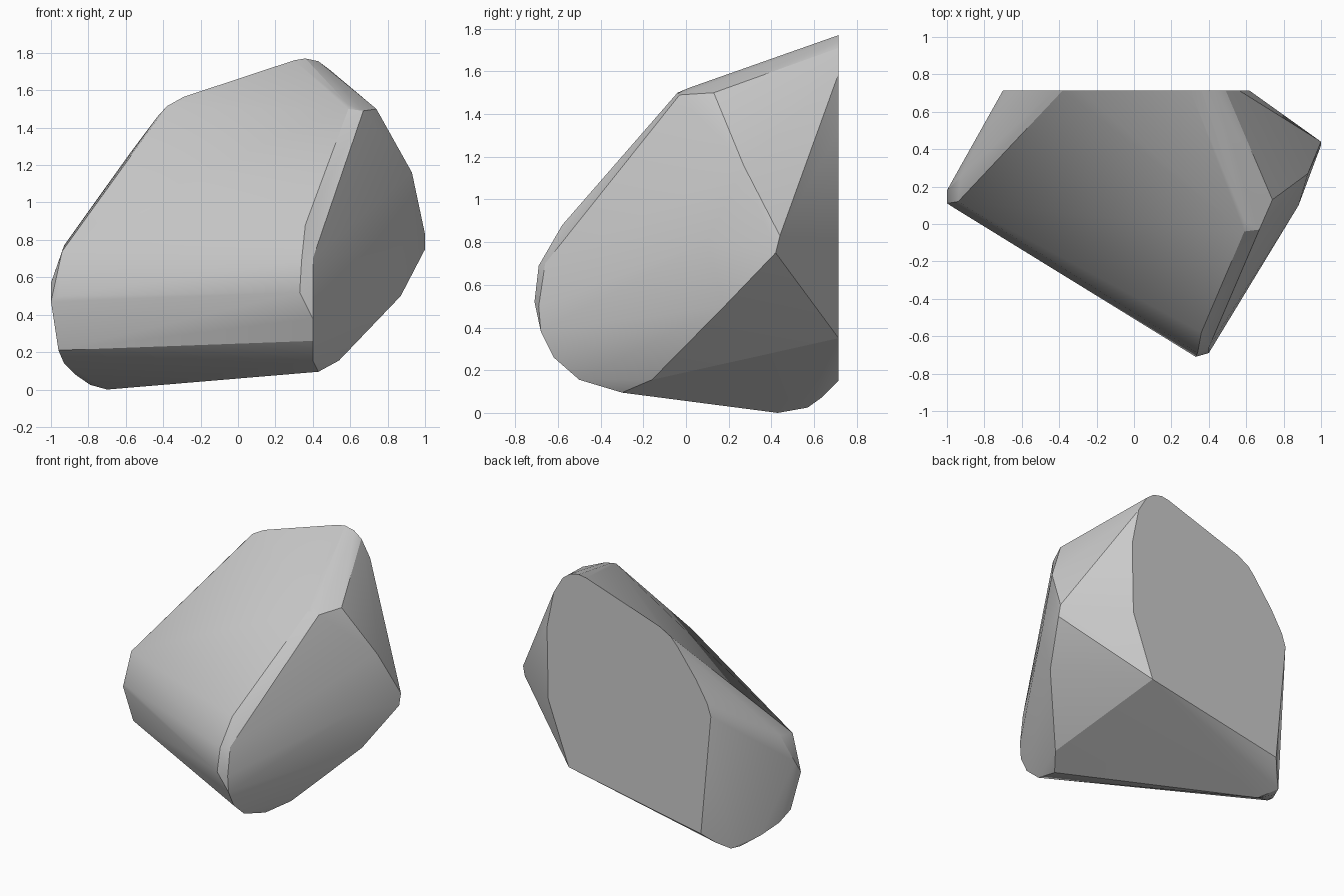
import bpy, bmesh
from math import radians

BACK_Y = 0.715

# Flat back face outline (x, z)
back = [(0.36, 1.77), (0.43, 1.755), (0.49, 1.71), (0.56, 1.59), (0.615, 1.32),
        (0.605, 0.80), (0.44, 0.35), (-0.62, 0.15), (-0.70, 1.02), (-0.67, 1.11),
        (-0.58, 1.26), (-0.43, 1.46), (-0.38, 1.515), (-0.29, 1.565), (0.30, 1.76)]

# Rounded lower front edge, right end then left end (x, y, z)
front_right = [(0.36, -0.58, 0.88), (0.40, -0.66, 0.70), (0.34, -0.69, 0.69),
               (0.40, -0.69, 0.50), (0.33, -0.71, 0.52), (0.40, -0.68, 0.38),
               (0.40, -0.62, 0.26), (0.40, -0.50, 0.155), (0.43, -0.30, 0.095)]
front_left = [(-0.93, 0.25, 0.77), (-0.94, 0.12, 0.74), (-1.0, 0.18, 0.57),
              (-1.0, 0.11, 0.47), (-0.96, 0.085, 0.50), (-0.96, 0.17, 0.21),
              (-0.93, 0.26, 0.14), (-0.87, 0.38, 0.08), (-0.79, 0.50, 0.025),
              (-0.70, 0.43, 0.0), (-0.76, 0.57, 0.025), (-0.69, 0.64, 0.075)]

# Right side rim and upper corner (x, y, z)
side = [(0.54, -0.16, 0.155), (0.87, 0.18, 0.50), (1.0, 0.42, 0.75), (1.0, 0.44, 0.83),
        (0.88, 0.10, 0.80), (0.93, 0.27, 1.16), (0.74, 0.13, 1.50), (0.67, -0.03, 1.49),
        (0.59, -0.04, 1.50), (0.59, 0.02, 1.525)]

points = [(x, BACK_Y, z) for x, z in back] + front_right + front_left + side

# Faceted body: convex shell around the profiles
bm = bmesh.new()
for p in points:
    bm.verts.new(p)
bmesh.ops.convex_hull(bm, input=bm.verts[:])
loose = [v for v in bm.verts if not v.link_faces]
bmesh.ops.delete(bm, geom=loose, context='VERTS')
bmesh.ops.dissolve_limit(bm, angle_limit=radians(1), verts=bm.verts[:], edges=bm.edges[:])
bmesh.ops.recalc_face_normals(bm, faces=bm.faces[:])
mesh = bpy.data.meshes.new("faceted_block")
bm.to_mesh(mesh)
bm.free()
block = bpy.data.objects.new("faceted_block", mesh)
bpy.context.collection.objects.link(block)

# Soft shading on the rounded edges only
bpy.context.view_layer.objects.active = block
block.select_set(True)
bpy.ops.object.shade_smooth_by_angle(angle=radians(20))
